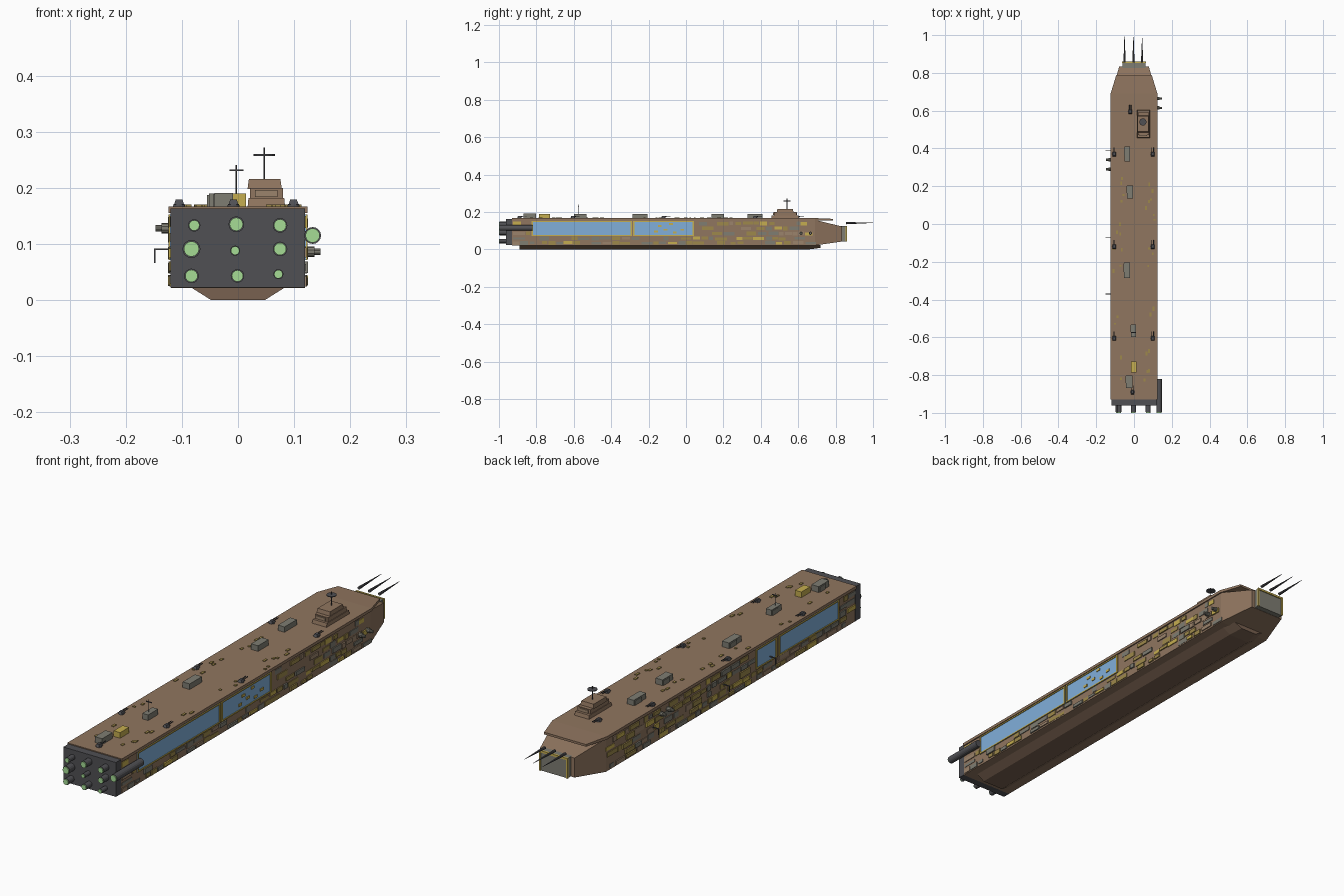
import bpy, bmesh, math, random
from mathutils import Matrix, Vector

if "Cube" in bpy.data.objects:
    bpy.data.objects.remove(bpy.data.objects["Cube"])

random.seed(7)

def mat(name, r, g, b):
    m = bpy.data.materials.new(name)
    m.diffuse_color = (r, g, b, 1)
    m.use_nodes = True
    m.node_tree.nodes["Principled BSDF"].inputs["Base Color"].default_value = m.diffuse_color
    return m

BROWN = mat("hull_brown", .28, .18, .115)
TAN = mat("panel_tan", .33, .23, .15)
GREY = mat("panel_grey", .21, .205, .17)
DARK = mat("engine_dark", .08, .08, .088)
YELLOW = mat("trim_yellow", .56, .42, .08)
OCHRE = mat("trim_ochre", .34, .25, .07)
BLUE = mat("window_blue", .22, .43, .70)
GREEN = mat("engine_glow", .38, .72, .30)
KEEL = mat("keel_brown", .19, .12, .08)

def finish(name, bm, material):
    bmesh.ops.recalc_face_normals(bm, faces=bm.faces)
    me = bpy.data.meshes.new(name)
    bm.to_mesh(me)
    bm.free()
    me.materials.append(material)
    ob = bpy.data.objects.new(name, me)
    bpy.context.collection.objects.link(ob)
    return ob

def add_box(bm, x0, x1, y0, y1, z0, z1, top=1.0):
    """box by limits; top scales the upper face"""
    c = Vector(((x0 + x1) / 2, (y0 + y1) / 2, (z0 + z1) / 2))
    m = Matrix.Translation(c) @ Matrix.Diagonal((x1 - x0, y1 - y0, z1 - z0, 1))
    for v in bmesh.ops.create_cube(bm, size=1, matrix=m)["verts"]:
        if v.co.z > c.z:
            v.co.x = c.x + (v.co.x - c.x) * top
            v.co.y = c.y + (v.co.y - c.y) * top

def boxes(name, material, *limits):
    bm = bmesh.new()
    for b in limits:
        add_box(bm, *b)
    return finish(name, bm, material)

def add_rod(bm, a, b, r0, r1=None, seg=16):
    a, b = Vector(a), Vector(b)
    rot = (b - a).to_track_quat('Z', 'Y').to_matrix().to_4x4()
    bmesh.ops.create_cone(bm, cap_ends=True, segments=seg, radius1=r0,
                          radius2=r0 if r1 is None else r1, depth=(b - a).length,
                          matrix=Matrix.Translation((a + b) / 2) @ rot)

def loft(name, material, sections):
    """sections: (y, half width bottom, half width top, z bottom, z top)"""
    bm = bmesh.new()
    rings = [[bm.verts.new(p) for p in ((-wb, y, zb), (wb, y, zb), (wt, y, zt), (-wt, y, zt))]
             for y, wb, wt, zb, zt in sections]
    for r, s in zip(rings, rings[1:]):
        for i in range(4):
            bm.faces.new((r[i], r[(i + 1) % 4], s[(i + 1) % 4], s[i]))
    bm.faces.new(rings[0])
    bm.faces.new(rings[-1])
    return finish(name, bm, material)

# hull, deck and keel
loft("hull", BROWN, [(-.93, .119, .119, .021, .157), (.69, .119, .119, .021, .157),
                     (.835, .078, .078, .042, .122)])
loft("deck", BROWN, [(-.93, .124, .124, .155, .167), (.69, .124, .124, .155, .167),
                     (.785, .095, .095, .154, .163)])
loft("keel", KEEL, [(-.89, .048, .083, 0, .022), (.66, .048, .083, 0, .022),
                    (.72, .035, .07, .008, .024)])

# bow block and spikes
boxes("bow_block", GREY, (-.062, .062, .82, .857, .043, .124))
boxes("bow_trim", YELLOW, (-.064, .064, .853, .861, .118, .126),
      (-.064, -.058, .853, .861, .043, .124), (.058, .064, .853, .861, .043, .124))
bm = bmesh.new()
for x, tip in ((-.05, 1.0), (-.003, .995), (.043, .985)):
    add_rod(bm, (x, .855, .14), (x, tip, .142), .006, .0008, 8)
finish("bow_spikes", bm, DARK)

# engine block, nozzles and the outboard pipe
boxes("engine_block", DARK, (-.12, .119, -.962, -.928, .022, .163))
nozzles = [(-.078, .133, .011), (-.003, .135, .014), (.075, .133, .013),
           (-.083, .091, .016), (-.005, .088, .009), (.075, .091, .013),
           (-.083, .043, .013), (-.001, .043, .012), (.072, .046, .009), (.133, .115, .015)]
bm, glow = bmesh.new(), bmesh.new()
for x, z, r in nozzles:
    front = -.82 if x > .13 else -.955
    add_rod(bm, (x, front, z), (x, -.996, z), r)
    add_rod(glow, (x, -.99, z), (x, -1.0, z), r * .85)
finish("engine_nozzles", bm, DARK)
finish("engine_glow_discs", glow, GREEN)

# windows with frames on both flanks: y ranges per side
Z0, Z1 = .071, .152
windows = {1: ((-.825, -.29), (-.283, .042)), -1: ((-.82, -.43), (-.415, -.28))}
panes, frames = bmesh.new(), bmesh.new()

def flank_box(bm, s, y0, y1, z0, z1, depth):
    a, b = sorted((s * .115, s * (.119 + depth)))
    add_box(bm, a, b, y0, y1, z0, z1)

for s, spans in windows.items():
    for y0, y1 in spans:
        flank_box(panes, s, y0, y1, Z0, Z1, .002)
        for b in ((y0, y1, Z0, Z0 + .005), (y0, y1, Z1 - .005, Z1),
                  (y0, y0 + .007, Z0, Z1), (y1 - .007, y1, Z0, Z1)):
            flank_box(frames, s, *b, .005)
for y, z in ((-.17, .09), (-.15, .12), (-.12, .1), (-.09, .13), (-.07, .085), (-.03, .1)):
    flank_box(frames, 1, y, y + .02, z, z + .01, .005)
finish("window_panes", panes, BLUE)
finish("window_frames", frames, YELLOW)

# patchwork of side panels around the windows
kinds = [("ochre_panels", OCHRE), ("grey_panels", GREY), ("tan_panels", TAN), ("yellow_panels", YELLOW)]
meshes = [bmesh.new() for _ in kinds]
rows = ((.024, .045), (.047, .069), (.072, .097), (.1, .124), (.127, .151))
for s in (1, -1):
    for z0, z1 in rows:
        y = -.925
        while y < .64:
            ln = random.uniform(.02, .065)
            hit = z1 > Z0 and any(y < b and y + ln > a for a, b in windows[s])
            if not hit and random.random() < .8:
                k = random.choices(range(4), (5, 4, 3, 2))[0]
                flank_box(meshes[k], s, y, y + ln, z0 + random.uniform(0, .006),
                          z1 - random.uniform(0, .006), random.uniform(.001, .006))
            y += ln + random.uniform(.002, .012)
for (name, m), bm in zip(kinds, meshes):
    finish(name, bm, m)

# bridge with window band and radar mast
boxes("bridge", BROWN, (.017, .084, .455, .605, .165, .182, .95),
      (.021, .08, .47, .59, .18, .2), (.017, .078, .485, .575, .198, .216, .92))
boxes("bridge_panels", TAN, (.03, .07, .466, .594, .184, .196))
bm = bmesh.new()
add_rod(bm, (.047, .54, .214), (.047, .54, .272), .0015, seg=8)
add_rod(bm, (.047, .54, .257), (.047, .54, .260), .019)
add_rod(bm, (-.003, -.575, .19), (-.003, -.575, .241), .0012, seg=8)
add_box(bm, -.015, .01, -.577, -.573, .23, .233)
finish("radar_masts", bm, DARK)

# deck houses
bm = bmesh.new()
for x, y, w, l, h in ((-.035, .37, .03, .08, .189), (-.02, .17, .032, .068, .19),
                      (-.036, -.245, .032, .08, .19), (-.003, -.565, .026, .065, .19),
                      (-.025, -.835, .033, .068, .191)):
    add_box(bm, x - w / 2, x + w / 2, y - l / 2, y + l / 2, .165, h)
    add_box(bm, x - w * .6, x + w * .35, y - l * .1, y + l * .45, .165, h - .003)
finish("deck_houses", bm, GREY)
boxes("yellow_deck_house", YELLOW, (-.015, .014, -.785, -.727, .165, .19))

# twin-barrel turrets
bm = bmesh.new()
spots = [(x, y) for y in (.37, -.12, -.605) for x in (-.105, .099)] + [(-.02, .595), (-.008, -.89)]
for x, y in spots:
    add_rod(bm, (x, y, .165), (x, y, .171), .011, .010, 12)
    add_box(bm, x - .009, x + .009, y - .012, y + .012, .17, .179, .65)
    for d in (-.004, .004):
        add_rod(bm, (x + d, y, .175), (x + d, y + .036, .177), .0016, seg=8)
finish("deck_turrets", bm, DARK)

# small plates scattered on the deck
bm = bmesh.new()
for _ in range(32):
    x = random.choice((-1, 1)) * random.uniform(.05, .113)
    y = random.uniform(-.9, .4)
    add_box(bm, x - .005, x + .005, y, y + random.uniform(.008, .022), .165, .170)
finish("deck_plates", bm, OCHRE)

# side guns: starboard pair and port pair
bm = bmesh.new()
for s, z, ys in ((1, .086, (.665, .615)), (-1, .128, (.34, .29))):
    for y in ys:
        base = .10 if y > .6 else .115
        add_rod(bm, (s * base, y, z), (s * .136, y, z), .009, seg=10)
        add_rod(bm, (s * .134, y, z), (s * .147, y, z), .006, seg=10)
finish("side_guns", bm, GREY)

# bent aerials on the port side
bm = bmesh.new()
for y in (.39, -.07, -.37):
    add_box(bm, -.15, -.118, y - .002, y + .002, .089, .092)
    add_box(bm, -.15, -.147, y - .002, y + .002, .066, .092)
finish("port_aerials", bm, DARK)
